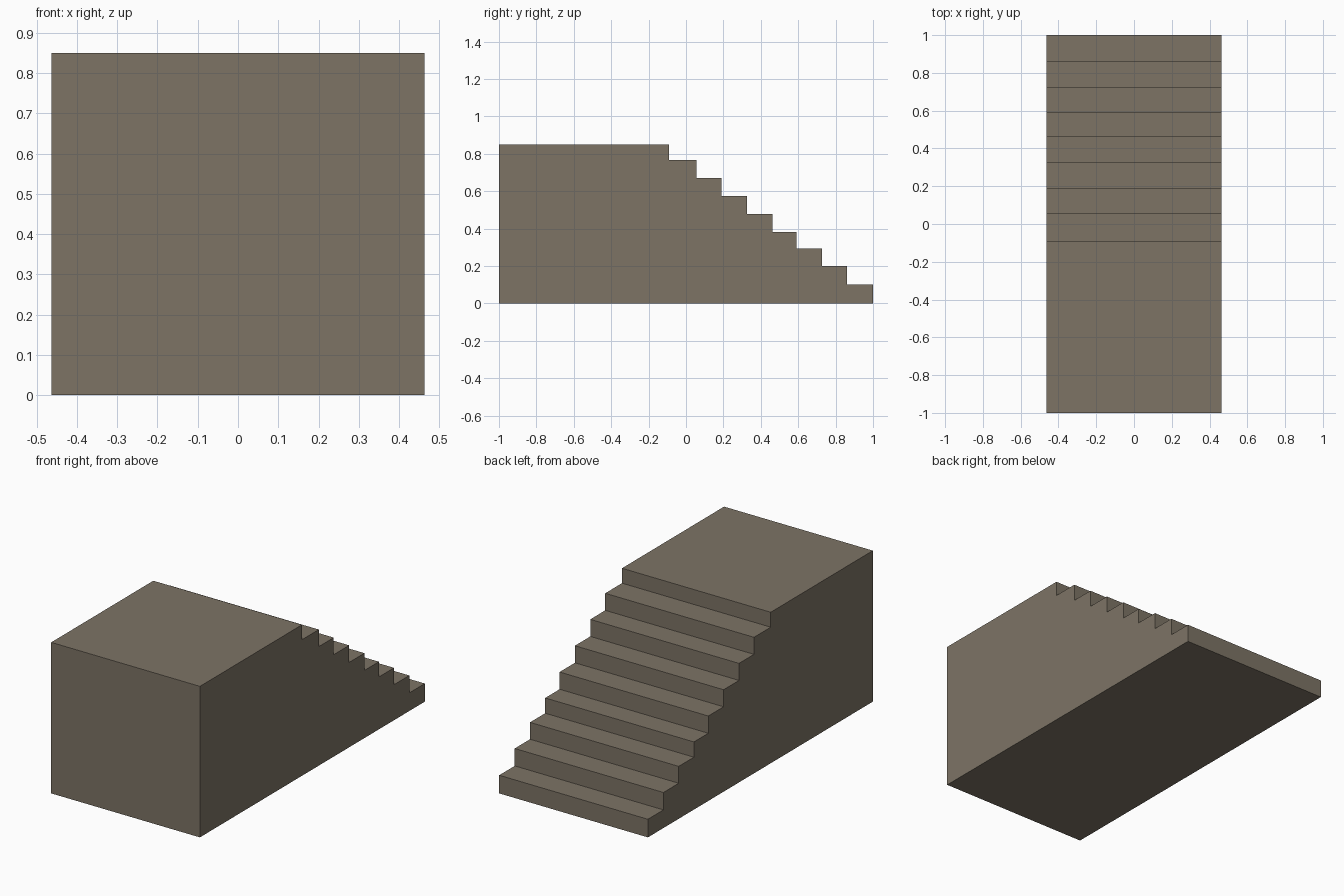
import bpy
import bmesh

cube = bpy.data.objects.get("Cube")
if cube:
    bpy.data.objects.remove(cube, do_unlink=True)

HALF_WIDTH = 0.463
FRONT = -1.0

# Stone colour
stone = bpy.data.materials.new("warm_grey_stone")
stone.use_nodes = True
colour = (0.205, 0.173, 0.131, 1)
stone.diffuse_color = colour
shader = next(n for n in stone.node_tree.nodes if n.type == "BSDF_PRINCIPLED")
shader.inputs["Base Color"].default_value = colour

# Each step: riser position and tread height, from the lowest up to the landing
steps = [(1.0, 0.102), (0.862, 0.2), (0.726, 0.295), (0.591, 0.381), (0.463, 0.478),
         (0.327, 0.574), (0.19, 0.67), (0.057, 0.766), (-0.092, 0.85)]

# Side profile: floor, zigzag of risers and treads, landing
profile = [(FRONT, 0), (steps[0][0], 0)]
for i, (riser, height) in enumerate(steps):
    tread_end = steps[i + 1][0] if i + 1 < len(steps) else FRONT
    profile += [(riser, height), (tread_end, height)]

# Extrude the profile across the width of the staircase
bm = bmesh.new()
side = bm.faces.new([bm.verts.new((-HALF_WIDTH, y, z)) for y, z in profile])
result = bmesh.ops.extrude_face_region(bm, geom=[side], use_keep_orig=True)
far_side = [v for v in result["geom"] if isinstance(v, bmesh.types.BMVert)]
bmesh.ops.translate(bm, vec=(2 * HALF_WIDTH, 0, 0), verts=far_side)
bmesh.ops.recalc_face_normals(bm, faces=bm.faces)

mesh = bpy.data.meshes.new("staircase")
bm.to_mesh(mesh)
bm.free()
mesh.materials.append(stone)
bpy.context.collection.objects.link(bpy.data.objects.new("staircase", mesh))
